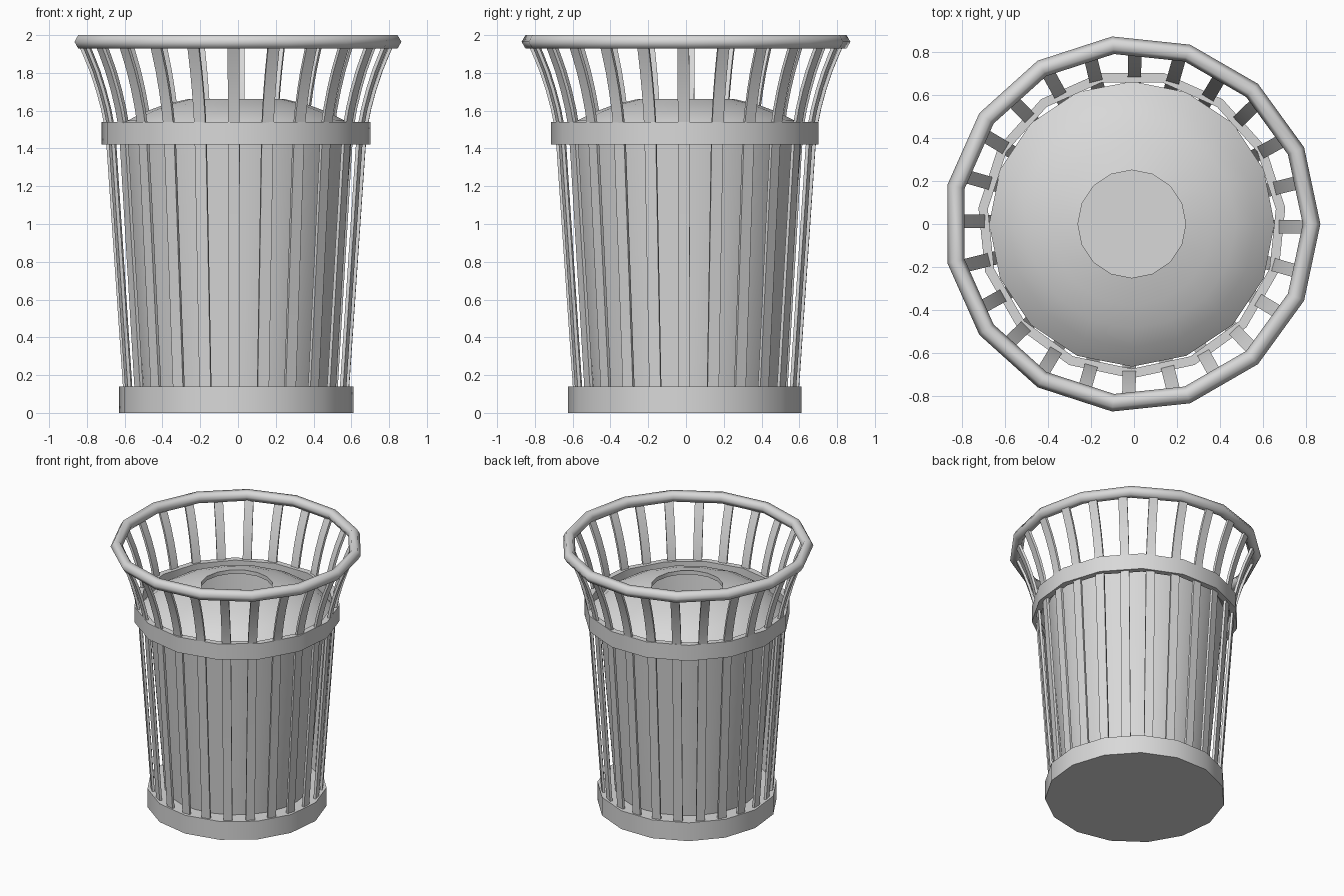
import bpy, bmesh, math
from mathutils import Vector

if "Cube" in bpy.data.objects:
    bpy.data.objects.remove(bpy.data.objects["Cube"])

CENTRE_X = -0.01
SLATS = 24

grey = bpy.data.materials.new("grey_metal")
grey.use_nodes = True
colour = (0.69, 0.69, 0.69, 1)
grey.diffuse_color = colour
grey.node_tree.nodes["Principled BSDF"].inputs["Base Color"].default_value = colour


def finish(bm, name, angle):
    """Clean the mesh, make an object and smooth its shallow edges."""
    bmesh.ops.remove_doubles(bm, verts=bm.verts, dist=1e-5)
    bmesh.ops.recalc_face_normals(bm, faces=bm.faces)
    mesh = bpy.data.meshes.new(name)
    bm.to_mesh(mesh)
    bm.free()
    mesh.materials.append(grey)
    obj = bpy.data.objects.new(name, mesh)
    obj.location.x = CENTRE_X
    bpy.context.collection.objects.link(obj)
    bpy.ops.object.select_all(action='DESELECT')
    obj.select_set(True)
    bpy.context.view_layer.objects.active = obj
    bpy.ops.object.shade_smooth_by_angle(angle=math.radians(angle))


def bridge(bm, a, b):
    for i in range(len(a)):
        j = (i + 1) % len(a)
        bm.faces.new((a[i], a[j], b[j], b[i]))


def lathe(name, profile, sides, start=0.0, angle=35):
    """Spin a closed (radius, height) profile about the upright axis."""
    bm = bmesh.new()
    rings = []
    for k in range(sides):
        t = math.radians(start) + math.tau * k / sides
        rings.append([bm.verts.new((r * math.cos(t), r * math.sin(t), z)) for r, z in profile])
    for k in range(sides):
        bridge(bm, rings[k], rings[(k + 1) % sides])
    finish(bm, name, angle)


def disc(name, radius, low, high, sides, start):
    """Solid flat-ended drum."""
    bm = bmesh.new()
    ends = []
    for z in (low, high):
        ends.append([bm.verts.new((radius * math.cos(math.radians(start) + math.tau * k / sides),
                                   radius * math.sin(math.radians(start) + math.tau * k / sides), z))
                     for k in range(sides)])
        bm.faces.new(ends[-1])
    bridge(bm, *ends)
    finish(bm, name, 35)


# Base drum and hoop around the slats
disc("base", 0.624, 0, 0.14, 15, -90)
lathe("hoop", [(0.716, 1.42), (0.716, 1.54), (0.672, 1.54), (0.672, 1.42)], 15, -90)

# Top rim: six-sided tube
tube = [(0.834 + 0.041 * math.cos(math.tau * i / 6), 1.9645 + 0.041 * math.sin(math.tau * i / 6))
        for i in range(6)]
lathe("top_rim", tube, 15, 0, 65)

# Inner bin: thin tapered wall, with a floor plate
lathe("liner", [(0.505, 0.13), (0.615, 1.49), (0.6, 1.49), (0.49, 0.13)], 24, -90)
disc("liner_floor", 0.495, 0.13, 0.15, 24, -90)

# Domed lid with a round opening, overhanging the liner
lid_top = [(0.662, 1.475), (0.575, 1.547), (0.485, 1.593), (0.38, 1.632), (0.25, 1.663)]
lid_under = [(r, z - 0.03) for r, z in reversed(lid_top)]
lathe("lid", lid_top + lid_under, 16, -90)

# Flared slats: a flat bar swept along a bent upright path
path = [(0.587, 0.1), (0.676, 1.4), (0.688, 1.52), (0.706, 1.61), (0.733, 1.71),
        (0.766, 1.81), (0.803, 1.9), (0.825, 1.95)]
section = [(-0.031, -0.009), (0.031, -0.009), (0.031, 0.009), (-0.031, 0.009)]
bm = bmesh.new()
for s in range(SLATS):
    t = math.tau * s / SLATS - math.radians(1)
    out = Vector((math.cos(t), math.sin(t), 0))
    side = Vector((-math.sin(t), math.cos(t), 0))
    rows = []
    for i, (r, z) in enumerate(path):
        r0, z0 = path[max(i - 1, 0)]
        r1, z1 = path[min(i + 1, len(path) - 1)]
        along = (out * (r1 - r0) + Vector((0, 0, z1 - z0))).normalized()
        normal = side.cross(along)
        rows.append([bm.verts.new(out * r + Vector((0, 0, z)) + side * u + normal * v)
                     for u, v in section])
    for a, b in zip(rows, rows[1:]):
        bridge(bm, a, b)
    bm.faces.new(rows[0])
    bm.faces.new(rows[-1])
finish(bm, "slats", 35)
